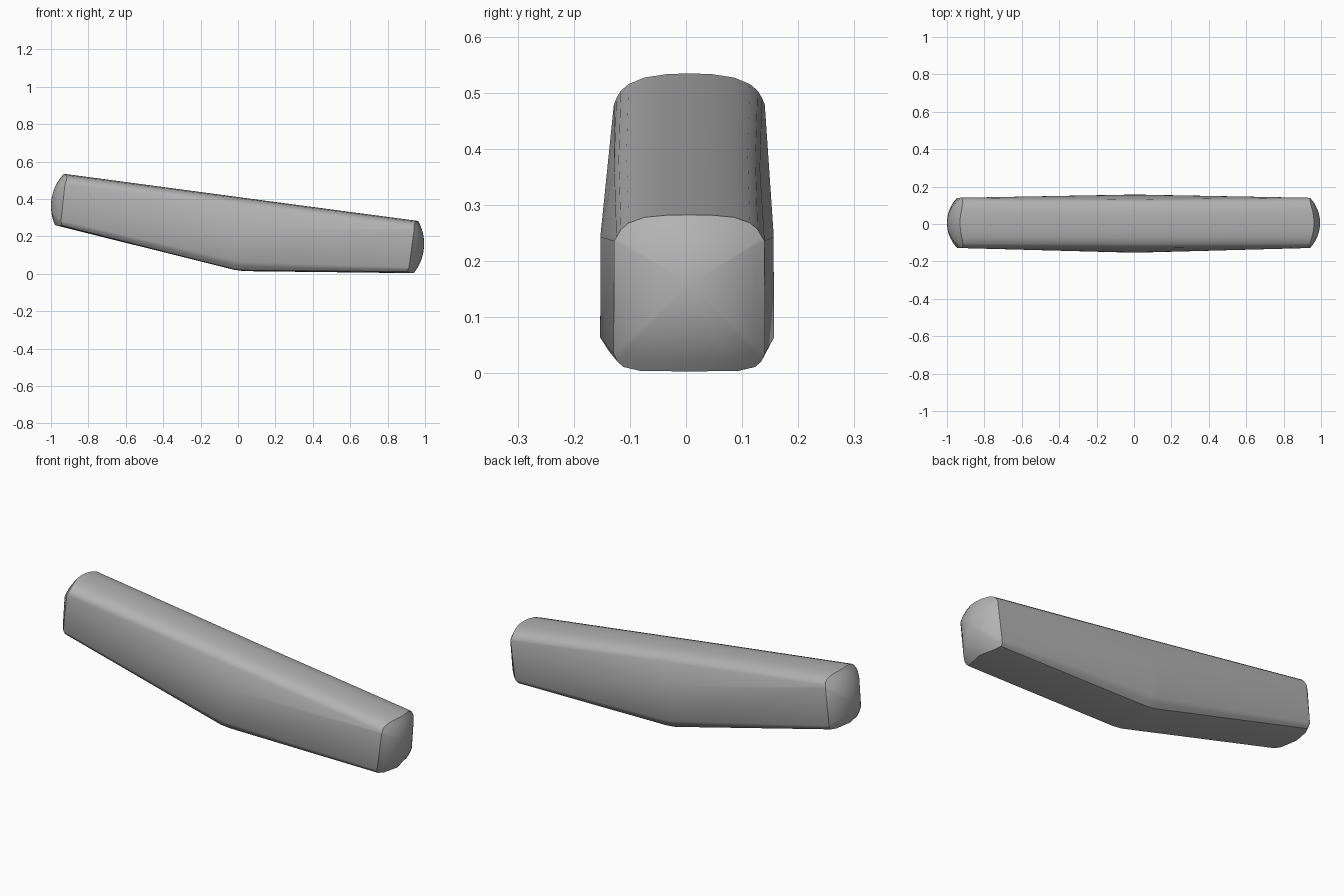
import bpy
import bmesh
from math import sqrt
from mathutils import Vector

cube = bpy.data.objects.get("Cube")
if cube:
    bpy.data.objects.remove(cube, do_unlink=True)

grey = bpy.data.materials.new("plain grey")
grey.use_nodes = True
colour = (0.45, 0.45, 0.45, 1)
grey.diffuse_color = colour
grey.node_tree.nodes["Principled BSDF"].inputs["Base Color"].default_value = colour

RADIUS = 0.25
CAP_STEPS = 8


def section(x, yc, top, bottom, shoulder, chine, keel):
    """Closed ring: crowned top, flat flanks, chamfered bottom."""
    half = [(0.04, top - 0.001), (0.08, top - 0.006), (0.108, top - 0.017),
            (0.122, top - 0.029), (0.13, top - 0.043), shoulder, chine]
    # soften the chamfer between the chine and the keel
    (cy, cz), (ky, kz) = chine, keel
    half += [((cy + ky) / 2 + 0.002, (cz + kz) / 2 - 0.002), keel, (ky - 0.03, bottom + 0.001)]
    left = [Vector((x, yc + y, z)) for y, z in half]
    right = [Vector((x, yc - y, z)) for y, z in reversed(half)]
    return [Vector((x, yc, top))] + left + [Vector((x, yc, bottom))] + right


# stations along the body
rear = section(-0.95, 0.006, 0.537, 0.253, (0.134, 0.485), (0.134, 0.285), (0.118, 0.26))
mid_a = section(-0.02, 0.002, 0.413, 0.021, (0.154, 0.25), (0.155, 0.07), (0.12, 0.024))
mid_b = section(0.03, 0.002, 0.406, 0.014, (0.154, 0.243), (0.155, 0.064), (0.12, 0.019))
front = section(0.95, 0.006, 0.284, 0.003, (0.134, 0.236), (0.134, 0.034), (0.118, 0.011))


def dome_x(p, centre):
    """Distance of the domed end from the sphere centre at this y and z."""
    d = (p.y - centre.y) ** 2 + (p.z - centre.z) ** 2
    return sqrt(max(RADIUS ** 2 - d, 0.0))


def trim(end, inner, centre, side):
    """Slide each end point along its own edge until it meets the dome."""
    ring = []
    for a, b in zip(end, inner):
        p = a.copy()
        for _ in range(8):
            x = centre.x + side * dome_x(p, centre)
            p = a.lerp(b, (x - a.x) / (b.x - a.x))
        ring.append(p)
    return ring


rear_centre = Vector((-1 + RADIUS, 0.006, 0.362))
front_centre = Vector((0.995 - RADIUS, 0.006, 0.16))
rear = trim(rear, mid_a, rear_centre, -1)
front = trim(front, mid_b, front_centre, 1)

bm = bmesh.new()


def bridge(a, b):
    n = len(a)
    for i in range(n):
        bm.faces.new((a[i], a[(i + 1) % n], b[(i + 1) % n], b[i]))


# body loft
rings = [[bm.verts.new(p) for p in r] for r in (rear, mid_a, mid_b, front)]
for a, b in zip(rings, rings[1:]):
    bridge(a, b)

# domed ends
for rim, centre, side in ((rings[0], rear_centre, -1), (rings[-1], front_centre, 1)):
    previous = rim
    for k in range(1, CAP_STEPS):
        ring = []
        for v in rim:
            p = v.co.lerp(centre, k / CAP_STEPS)
            p.x = centre.x + side * dome_x(p, centre)
            ring.append(bm.verts.new(p))
        bridge(previous, ring)
        previous = ring
    tip = bm.verts.new(centre + Vector((side * RADIUS, 0, 0)))
    for i, v in enumerate(previous):
        bm.faces.new((v, previous[(i + 1) % len(previous)], tip))

bmesh.ops.recalc_face_normals(bm, faces=bm.faces)
mesh = bpy.data.meshes.new("bar_body")
bm.to_mesh(mesh)
bm.free()
mesh.materials.append(grey)
body = bpy.data.objects.new("bar_body", mesh)
bpy.context.collection.objects.link(body)

bpy.ops.object.select_all(action='DESELECT')
body.select_set(True)
bpy.context.view_layer.objects.active = body
bpy.ops.object.shade_smooth_by_angle(angle=0.6)
